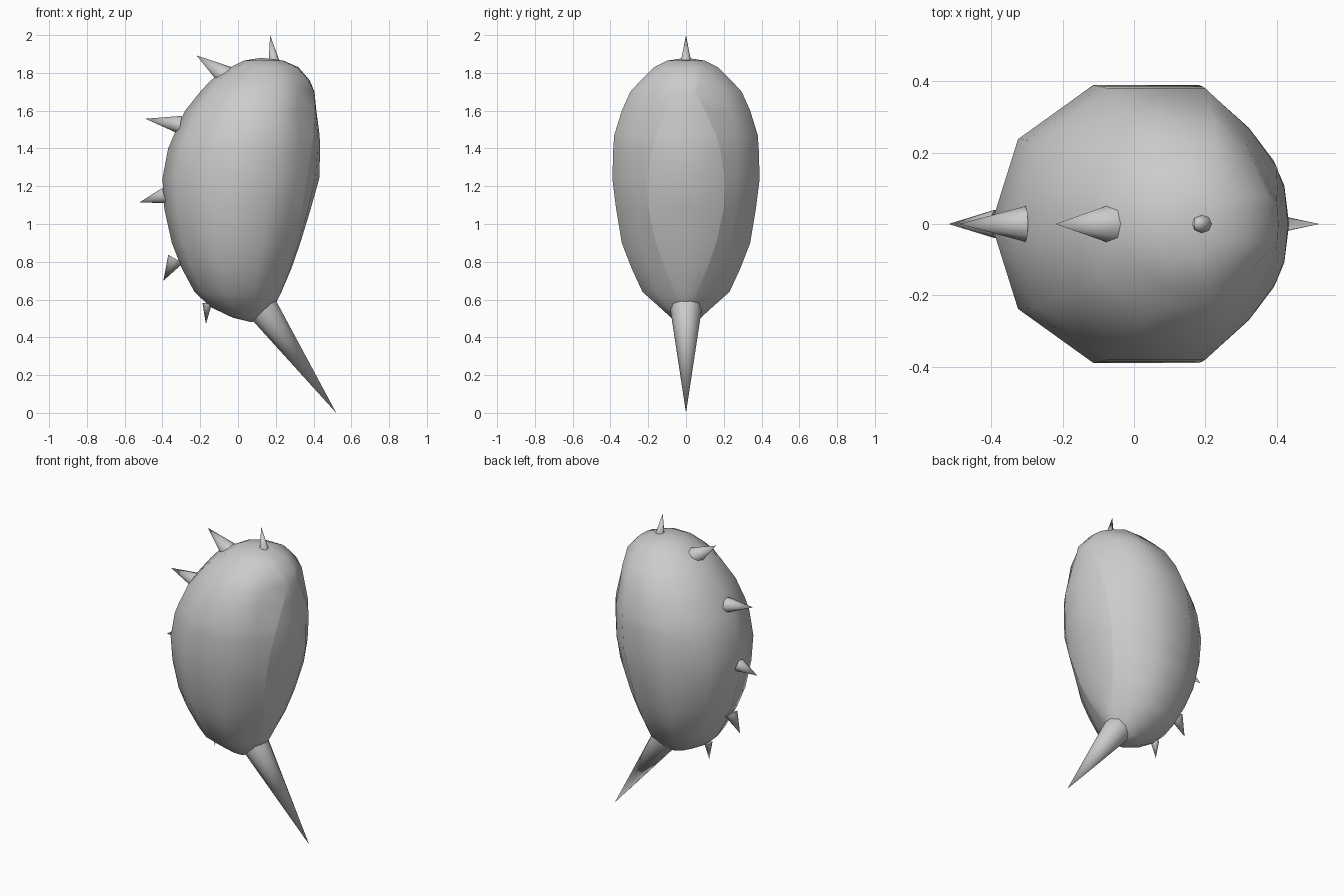
import bpy, bmesh
from mathutils import Vector

if "Cube" in bpy.data.objects:
    bpy.data.objects.remove(bpy.data.objects["Cube"])


def finish(name, bm):
    bmesh.ops.recalc_face_normals(bm, faces=bm.faces)
    for f in bm.faces:
        f.smooth = True
    mesh = bpy.data.meshes.new(name)
    bm.to_mesh(mesh)
    bm.free()
    obj = bpy.data.objects.new(name, mesh)
    bpy.context.collection.objects.link(obj)
    return obj


# Body levels: z, left x, right x, half depth, face-crease half depth, crease x
LEVELS = [
    (0.505, -0.03, 0.13, 0.08, 0.03, 0.12),
    (0.56, -0.145, 0.19, 0.14, 0.04, 0.175),
    (0.64, -0.23, 0.23, 0.23, 0.06, 0.215),
    (0.77, -0.30, 0.285, 0.29, 0.115, 0.265),
    (0.90, -0.35, 0.33, 0.34, 0.16, 0.30),
    (1.08, -0.39, 0.385, 0.37, 0.20, 0.34),
    (1.24, -0.40, 0.43, 0.39, 0.205, 0.365),
    (1.40, -0.37, 0.435, 0.385, 0.18, 0.39),
    (1.47, -0.34, 0.432, 0.38, 0.16, 0.40),
    (1.60, -0.28, 0.415, 0.34, 0.10, 0.402),
    (1.70, -0.20, 0.405, 0.295, 0.055, 0.40),
    (1.76, -0.145, 0.38, 0.24, 0.08, 0.37),
    (1.83, -0.04, 0.32, 0.17, 0.08, 0.305),
    (1.865, 0.03, 0.24, 0.10, 0.05, 0.225),
]


def half_section(z, left, right, hw, cw, cx):
    d = right - left
    return [(left, 0, z), (left + 0.09 * d, 0.61 * hw, z),
            (left + 0.345 * d, hw, z), (left + 0.70 * d, hw, z),
            (left + 0.86 * d, 0.70 * hw, z), (cx, cw, z),
            (0.7 * right + 0.3 * cx, 0.6 * cw, z), (right, 0, z)]


# Bulbous body with a creased leaf-shaped face
bm = bmesh.new()
rings = []
for level in LEVELS:
    half = half_section(*level)
    pts = half + [(x, -y, z) for x, y, z in reversed(half[1:-1])]
    rings.append([bm.verts.new(p) for p in pts])
n = len(rings[0])
for a, b in zip(rings, rings[1:]):
    for i in range(n):
        j = (i + 1) % n
        bm.faces.new((a[i], a[j], b[j], b[i]))
for ring, tip in ((rings[0], (0.07, 0, 0.48)), (rings[-1], (0.12, 0, 1.88))):
    v = bm.verts.new(tip)
    for i in range(n):
        bm.faces.new((ring[i], ring[(i + 1) % n], v))
for a, b in zip(rings[1:10], rings[2:11]):
    for i in (5, n - 5):
        bm.edges.get((a[i], b[i])).smooth = False
finish("body", bm)


# Cone from a base centre (x, z) to a tip (x, z), lying in the y = 0 plane
def spike(name, base, tip, r_side, r_depth, sides):
    p0, p1 = Vector((base[0], 0, base[1])), Vector((tip[0], 0, tip[1]))
    bm = bmesh.new()
    bmesh.ops.create_cone(bm, segments=sides, radius1=1, radius2=0, depth=1,
                          cap_ends=True, cap_tris=False)
    axis = (p1 - p0).normalized()
    depth = Vector((0, 1, 0))
    side = depth.cross(axis)
    for v in bm.verts:
        c = v.co.copy()
        v.co = (p0 + (p1 - p0) * (c.z + 0.5) + side * c.x * r_side
                + depth * c.y * r_depth)
    bmesh.ops.remove_doubles(bm, verts=bm.verts, dist=1e-4)
    obj = finish(name, bm)
    for p in obj.data.polygons:
        if len(p.vertices) > 3:
            p.use_smooth = False
    for e in obj.data.edges:
        if all((obj.data.vertices[i].co - p1).length > 1e-3 for i in e.vertices):
            e.use_edge_sharp = True
    return obj


# Thorns down the back
THORNS = [
    ((0.19, 1.865), (0.17, 2.0), 0.028, 0.026),
    ((-0.065, 1.785), (-0.22, 1.893), 0.055, 0.055),
    ((-0.305, 1.525), (-0.49, 1.557), 0.048, 0.05),
    ((-0.39, 1.15), (-0.52, 1.115), 0.042, 0.04),
    ((-0.33, 0.815), (-0.395, 0.70), 0.045, 0.035),
    ((-0.163, 0.58), (-0.17, 0.47), 0.025, 0.026),
]
for k, (base, tip, rs, rd) in enumerate(THORNS):
    spike(f"thorn_{k + 1}", base, tip, rs, rd, 8)

# Long pointed stalk at the bottom
spike("stalk", (0.125, 0.56), (0.52, 0.0), 0.088, 0.085, 10)
